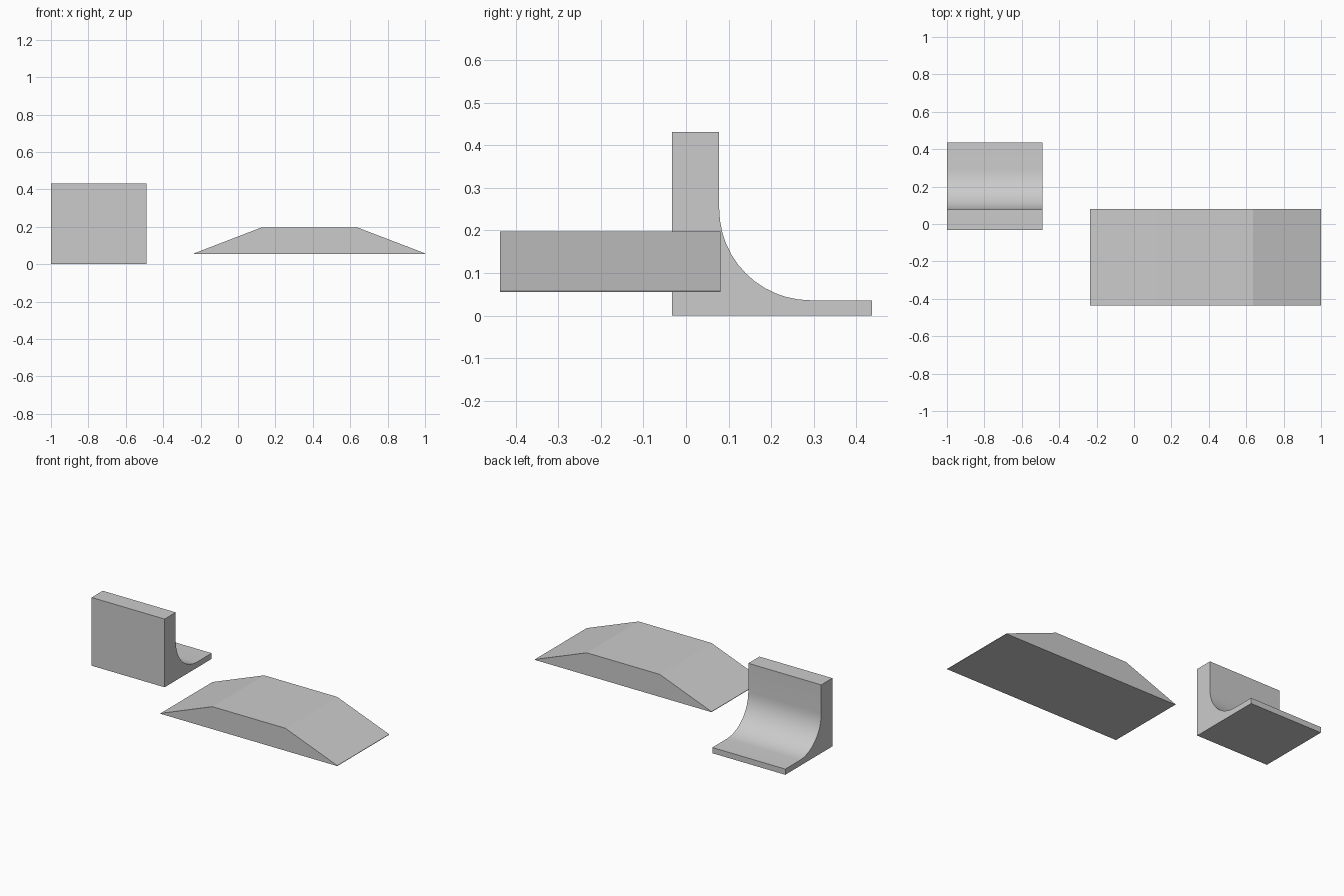
import bpy, bmesh
from math import sin, cos, pi, radians
from mathutils import Vector

if "Cube" in bpy.data.objects:
    bpy.data.objects.remove(bpy.data.objects["Cube"])


def extrude_profile(name, points, offset, smooth=False):
    """Closed prism: a planar outline swept along an offset vector."""
    bm = bmesh.new()
    face = bm.faces.new([bm.verts.new(p) for p in points])
    res = bmesh.ops.extrude_face_region(bm, geom=[face], use_keep_orig=True)
    moved = [g for g in res["geom"] if isinstance(g, bmesh.types.BMVert)]
    bmesh.ops.translate(bm, verts=moved, vec=Vector(offset))
    bmesh.ops.recalc_face_normals(bm, faces=bm.faces)
    mesh = bpy.data.meshes.new(name)
    bm.to_mesh(mesh)
    bm.free()
    obj = bpy.data.objects.new(name, mesh)
    bpy.context.collection.objects.link(obj)
    if smooth:
        bpy.ops.object.select_all(action="DESELECT")
        obj.select_set(True)
        bpy.context.view_layer.objects.active = obj
        bpy.ops.object.shade_smooth_by_angle(angle=radians(20))
    return obj


# Quarter pipe: upright wall blending into a thin base through a concave arc
SEGMENTS = 12
centre_y, centre_z, ry, rz = 0.292, 0.25, 0.214, 0.214
arc = []
for i in range(SEGMENTS + 1):
    a = pi + (pi / 2) * i / SEGMENTS
    arc.append((-1.0, centre_y + ry * cos(a), centre_z + rz * sin(a)))
outline = [(-1.0, -0.033, 0.0), (-1.0, -0.033, 0.431), (-1.0, 0.078, 0.431)]
outline += arc + [(-1.0, 0.437, 0.036), (-1.0, 0.437, 0.0)]
extrude_profile("quarter_pipe", outline, (0.51, 0, 0), smooth=True)

# Funbox: flat deck with a ramp and a thin lip at each end
side = [(-0.235, 0.055), (1.0, 0.055), (1.0, 0.058),
        (0.637, 0.197), (0.127, 0.197), (-0.235, 0.058)]
extrude_profile("funbox_ramp", [(x, -0.437, z) for x, z in side], (0, 0.518, 0))
